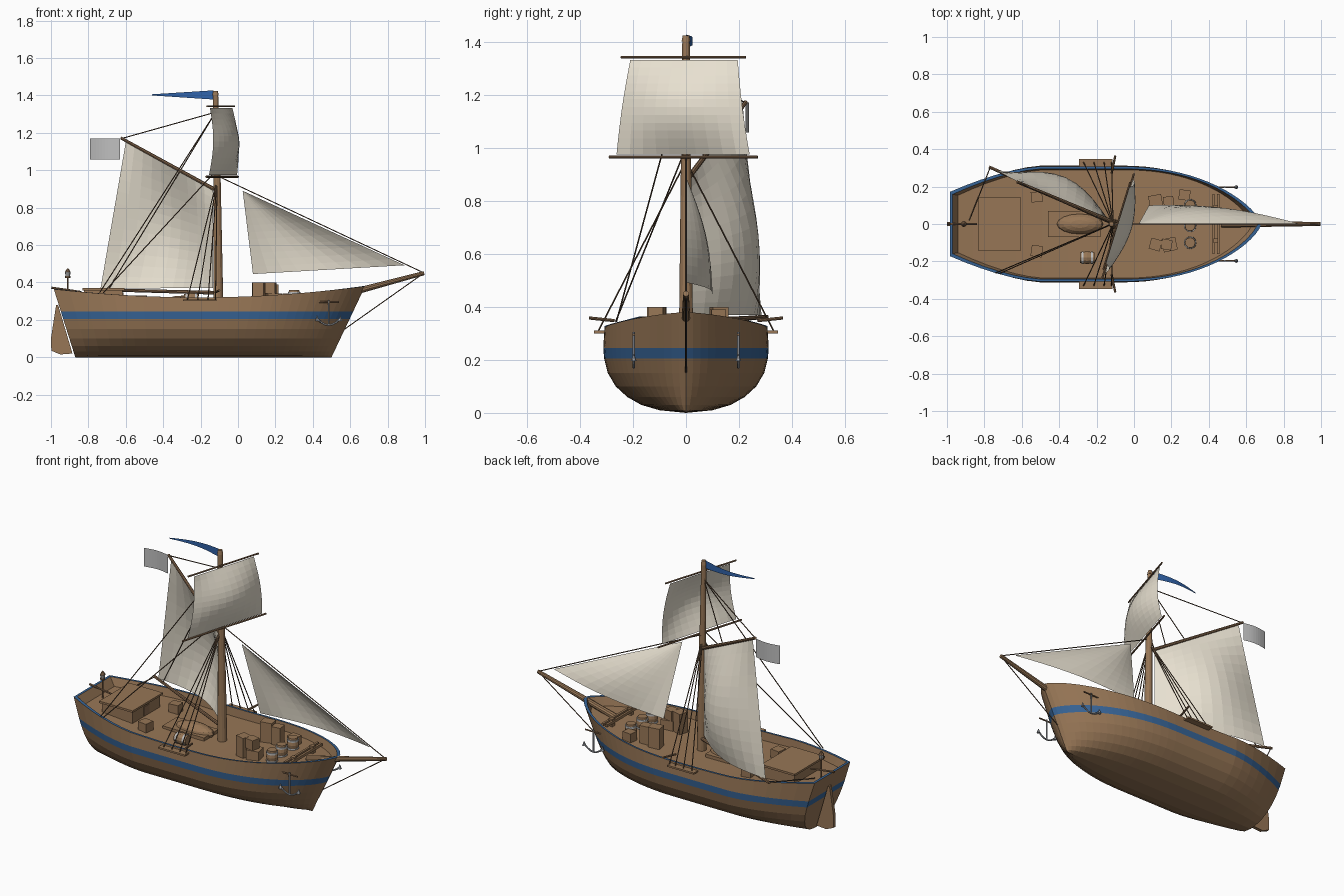
import bpy, bmesh, math
from mathutils import Vector, Matrix

if "Cube" in bpy.data.objects:
    bpy.data.objects.remove(bpy.data.objects["Cube"])


def colour(name, r, g, b):
    m = bpy.data.materials.new(name)
    m.diffuse_color = (r, g, b, 1)
    m.use_nodes = True
    m.node_tree.nodes["Principled BSDF"].inputs["Base Color"].default_value = m.diffuse_color
    return m


WOOD = colour("hull wood", 0.31, 0.182, 0.093)
SPAR = colour("spar wood", 0.25, 0.145, 0.078)
BLUE = colour("blue paint", 0.038, 0.127, 0.305)
PENNANT = colour("pennant blue", 0.03, 0.125, 0.4)
SAIL = colour("sailcloth", 0.8, 0.745, 0.63)
FLAG = colour("grey flag", 0.52, 0.52, 0.52)
ROPE = colour("brown rope", 0.11, 0.068, 0.04)
IRON = colour("grey iron", 0.36, 0.38, 0.41)


def finish(name, bm, *mats, solid=True):
    if solid:
        bmesh.ops.recalc_face_normals(bm, faces=bm.faces)
    me = bpy.data.meshes.new(name)
    bm.to_mesh(me)
    bm.free()
    for m in mats:
        me.materials.append(m)
    ob = bpy.data.objects.new(name, me)
    bpy.context.collection.objects.link(ob)
    return ob


def rod(bm, a, b, r1, r2=None, n=8):
    a, b = Vector(a), Vector(b)
    d = b - a
    mat = Matrix.Translation((a + b) / 2) @ d.to_track_quat('Z', 'Y').to_matrix().to_4x4()
    bmesh.ops.create_cone(bm, cap_ends=True, segments=n, radius1=r1,
                          radius2=r1 if r2 is None else r2, depth=d.length, matrix=mat)


def rods(name, mat, items, n=8):
    bm = bmesh.new()
    for it in items:
        rod(bm, *it, n=n)
    return finish(name, bm, mat)


def boxes(name, mat, items):
    """Each item: centre x, centre y, bottom z, sizes x y z, turn in degrees."""
    bm = bmesh.new()
    for x, y, z, sx, sy, sz, turn in items:
        m = Matrix.Translation((x, y, z + sz / 2)) @ Matrix.Rotation(math.radians(turn), 4, 'Z')
        bmesh.ops.create_cube(bm, size=1, matrix=m @ Matrix.Diagonal((sx, sy, sz, 1)))
    return finish(name, bm, mat)


def cloth(name, mat, corners, belly, foot=0.0, edge=0.0, nu=10, nv=12, shape=None):
    """Corners: low start, low end, high end, high start; belly pushes the middle out."""
    a, b, c, d = map(Vector, corners)
    belly = Vector(belly)
    shape = shape or (lambda u, v: math.sin(math.pi * (edge + (1 - 2 * edge) * u))
                      * math.sin(math.pi * (foot + (1 - foot) * v)))
    bm = bmesh.new()
    g = [[bm.verts.new(a.lerp(b, i / nu).lerp(d.lerp(c, i / nu), j / nv) + belly * shape(i / nu, j / nv))
          for i in range(nu + 1)] for j in range(nv + 1)]
    for j in range(nv):
        for i in range(nu):
            bm.faces.new((g[j][i], g[j][i + 1], g[j + 1][i + 1], g[j + 1][i]))
    bmesh.ops.remove_doubles(bm, verts=bm.verts, dist=1e-5)
    return finish(name, bm, mat, solid=False)


# Hull: closed rings lofted from stern to bow
def half_width(x):
    if x < -0.5:
        return 0.312 - 0.14 * ((-0.5 - x) / 0.49) ** 1.6
    t = min(max(0, (x + 0.05) / 0.73), 1)
    return 0.312 * (1 - t ** 2.2) ** 0.7


def sheer(x):
    return 0.32 + (0.045 * ((x + 0.2) / 0.79) ** 2 if x < -0.2 else 0.06 * ((x + 0.2) / 0.88) ** 2)


LEVELS = [(0, 0), (0.01, 0.32), (0.03, 0.54), (0.06, 0.71), (0.1, 0.85),
          (0.15, 0.945), (0.205, 0.99), (0.245, 1.0), (None, 0.985)]
NS, NL = 30, len(LEVELS)
bm = bmesh.new()
rings = []
for i in range(NS + 1):
    u = 1 - (1 - i / NS) ** 1.5             # closer stations at the bow
    xt = -0.985 + 1.665 * u
    w, top = half_width(xt), sheer(xt)
    side = []
    for z, f in LEVELS:
        z = top if z is None else z
        s, e = -0.87 - 0.115 * z / 0.365, 0.5 + 0.18 * z / 0.38
        side.append((s + (e - s) * u, w * f, z))
    side.append((-0.97 + 1.635 * u, max(w * 0.985 - 0.013, 0), top))
    side.append((-0.94 + 1.58 * u, max(w * 0.985 - 0.018, 0), top - 0.05))
    right = [bm.verts.new((x, -y, z)) for x, y, z in side]
    left = [bm.verts.new((x, y, z)) for x, y, z in side]
    rings.append((right, left))
N = NL + 2


def strip_mat(k):
    return 1 if k in (6, NL - 1) else 0


for (r0, l0), (r1, l1) in zip(rings, rings[1:]):
    for k in range(N - 1):
        for p, q in ((r0, r1), (l0, l1)):
            bm.faces.new((p[k], q[k], q[k + 1], p[k + 1])).material_index = strip_mat(k)
    bm.faces.new((r0[-1], r1[-1], l1[-1], l0[-1]))        # deck
r, l = rings[0]
for k in range(N - 1):                                     # transom
    bm.faces.new((r[k], l[k], l[k + 1], r[k + 1])).material_index = strip_mat(k)
bmesh.ops.remove_doubles(bm, verts=bm.verts, dist=1e-4)
bmesh.ops.dissolve_degenerate(bm, edges=bm.edges, dist=1e-5)
finish("hull", bm, WOOD, BLUE)

# Rudder blade and tiller
bm = bmesh.new()
pts = [(-0.885, 0.02), (-0.95, 0.015), (-0.998, 0.035), (-1.0, 0.1), (-0.985, 0.2), (-0.972, 0.28), (-0.962, 0.28)]
f = bm.faces.new([bm.verts.new((x, -0.01, z)) for x, z in pts])
ext = bmesh.ops.extrude_face_region(bm, geom=[f])
bmesh.ops.translate(bm, vec=(0, 0.02, 0), verts=[v for v in ext["geom"] if isinstance(v, bmesh.types.BMVert)])
finish("rudder", bm, WOOD)
rods("tiller", SPAR, [((-0.998, 0, 0.372), (-0.84, 0, 0.35), 0.006, 0.005)])

# Mast, bowsprit and spars
rods("mast", WOOD, [((-0.105, 0, 0.26), (-0.112, 0, 0.97), 0.027, 0.019),
                    ((-0.112, 0, 0.94), (-0.12, 0, 1.41), 0.018, 0.014),
                    ((-0.12, 0, 1.4), (-0.12, 0, 1.424), 0.017, 0.012)], n=12)
rods("bowsprit", WOOD, [((0.47, 0, 0.31), (0.995, 0, 0.45), 0.02, 0.011)], n=10)
rods("yards", SPAR, [((-0.17, -0.29, 0.965), (0.0, 0.27, 0.965), 0.0055),
                     ((-0.165, -0.245, 1.342), (-0.02, 0.225, 1.342), 0.005)])
rods("gaff", SPAR, [((-0.12, 0.015, 0.895), (-0.625, 0.225, 1.172), 0.01, 0.008)])
rods("boom", SPAR, [((-0.12, 0.015, 0.345), (-0.775, 0.305, 0.362), 0.01, 0.008)])

# Sails
cloth("square_sail", SAIL, [(-0.155, -0.262, 0.975), (-0.005, 0.24, 0.975),
                            (-0.03, 0.195, 1.332), (-0.15, -0.21, 1.332)], (0.072, -0.018, 0), edge=0.09)
cloth("main_sail", SAIL, [(-0.135, 0.02, 0.37), (-0.735, 0.285, 0.368),
                          (-0.6, 0.215, 1.15), (-0.135, 0.02, 0.895)], (0.045, 0.11, 0), foot=0.2)
cloth("jib_sail", SAIL, [(0.89, 0, 0.492), (0.08, 0.1, 0.445),
                         (0.025, 0, 0.89), (0.025, 0, 0.89)], (0, 0.05, 0), foot=0.25)

# Flags
bow_out = lambda u, v: math.sin(math.pi * u)
cloth("pennant", PENNANT, [(-0.13, 0, 1.378), (-0.46, 0, 1.4), (-0.46, 0, 1.406), (-0.13, 0, 1.427)],
      (0, 0.025, 0), shape=bow_out, nv=1)
cloth("stern_flag", FLAG, [(-0.63, 0.225, 1.057), (-0.79, 0.225, 1.057),
                           (-0.79, 0.225, 1.17), (-0.63, 0.225, 1.17)],
      (0, 0.012, 0), shape=bow_out, nv=1)

# Standing and running ropes
lines = [((-0.09, 0, 0.96), (0.985, 0, 0.455)), ((0.98, 0, 0.44), (0.57, 0, 0.15)),
         ((-0.12, 0, 1.31), (-0.62, 0.222, 1.17)),
         ((-0.74, -0.262, 0.345), (-0.12, 0, 1.31)), ((-0.72, -0.265, 0.345), (-0.115, 0, 1.0)),
         ((-0.77, 0.3, 0.362), (-0.88, 0.02, 0.31)), ((-0.7, 0.27, 0.35), (-0.12, 0, 1.31))]
for s in (-1, 1):
    lines += [((x, s * 0.33, 0.31), (-0.112, 0, 0.95)) for x in (-0.27, -0.215, -0.16, -0.12)]
rods("rigging", ROPE, [(a, b, 0.003) for a, b in lines], n=5)

# Shroud channels and side pins
boxes("shroud_channels", WOOD, [(-0.205, s * 0.322, 0.3, 0.18, 0.05, 0.01, 0) for s in (-1, 1)])
rods("side_pins", SPAR, [((-0.12, s * 0.27, 0.348), (-0.1, s * 0.365, 0.358), 0.006) for s in (-1, 1)])

# Anchors with wooden stocks
metal, stocks = [], []
for s in (-1, 1):
    y = s * 0.197
    arc = [(0.485 + 0.062 * t, y, 0.172 + 0.035 * t * t) for t in (-1, -0.7, -0.35, 0, 0.35, 0.7, 1)]
    metal += [((0.485, y, 0.305), (0.485, y, 0.17), 0.005)]
    metal += [(a, b, 0.005) for a, b in zip(arc, arc[1:])]
    metal += [((e[0], y, e[2] - 0.012), (e[0], y, e[2] + 0.016), 0.011, 0.001) for e in (arc[0], arc[-1])]
    stocks.append(((0.425, y, 0.295), (0.54, y, 0.295), 0.005))
rods("anchors", IRON, metal, n=6)
rods("anchor_stocks", SPAR, stocks, n=6)

# Cabin with roof and door
boxes("cabin", WOOD, [(-0.72, 0, 0.27, 0.205, 0.265, 0.088, 0), (-0.72, 0, 0.357, 0.225, 0.29, 0.012, 0)])
boxes("cabin_door", SPAR, [(-0.616, 0, 0.29, 0.005, 0.05, 0.055, 0)])

# Hatch, crates and bow timbers
boxes("hatch", WOOD, [(-0.32, 0, 0.265, 0.28, 0.14, 0.025, 0)])
boxes("crates", WOOD, [(-0.52, 0.145, 0.27, 0.06, 0.055, 0.06, 5), (-0.52, -0.145, 0.27, 0.06, 0.06, 0.06, -8),
                       (0.115, 0.125, 0.27, 0.07, 0.06, 0.13, 10), (0.27, 0.155, 0.27, 0.06, 0.055, 0.07, -6),
                       (0.115, -0.11, 0.27, 0.06, 0.06, 0.13, -15), (0.19, -0.11, 0.27, 0.075, 0.07, 0.07, 12),
                       (0.175, -0.11, 0.34, 0.055, 0.055, 0.06, -10), (0.185, 0.12, 0.27, 0.055, 0.055, 0.12, 8)])
boxes("bow_timbers", WOOD, [(0.425, 0, 0.325, 0.013, 0.32, 0.016, 0), (0.45, 0, 0.325, 0.013, 0.32, 0.016, 0),
                            (0.437, 0.09, 0.28, 0.025, 0.025, 0.07, 0), (0.437, -0.09, 0.28, 0.025, 0.025, 0.07, 0)])

# Upturned rowing boat on the hatch
bm = bmesh.new()
bmesh.ops.create_uvsphere(bm, u_segments=16, v_segments=8, radius=1,
                          matrix=Matrix.Translation((-0.29, 0, 0.285)) @ Matrix.Diagonal((0.125, 0.055, 0.045, 1)))
finish("rowing_boat", bm, WOOD)

# Barrels with pale hoops
staves, hoops = [], []
for base, axis in [((0.3, 0.1, 0.28), (0, 0, 1)), ((0.3, -0.01, 0.28), (0, 0, 1)),
                   ((0.3, -0.1, 0.28), (0, 0, 1)), ((-0.29, -0.18, 0.31), (1, 0, 0))]:
    b, ax = Vector(base), Vector(axis)
    staves += [(b, b + ax * 0.04, 0.027, 0.034), (b + ax * 0.04, b + ax * 0.08, 0.034, 0.027)]
    hoops += [(b + ax * t, b + ax * (t + 0.011), 0.0335) for t in (0.01, 0.059)]
rods("barrels", WOOD, staves, n=12)
rods("barrel_hoops", FLAG, hoops, n=12)

# Stern lantern
rods("lantern_post", SPAR, [((-0.91, 0, 0.3), (-0.91, 0, 0.43), 0.004)])
rods("lantern", SPAR, [((-0.91, 0, 0.425), (-0.91, 0, 0.435), 0.014),
                       ((-0.91, 0, 0.455), (-0.91, 0, 0.475), 0.016, 0.004)])
rods("lantern_glass", FLAG, [((-0.91, 0, 0.435), (-0.91, 0, 0.455), 0.012, 0.015)])
